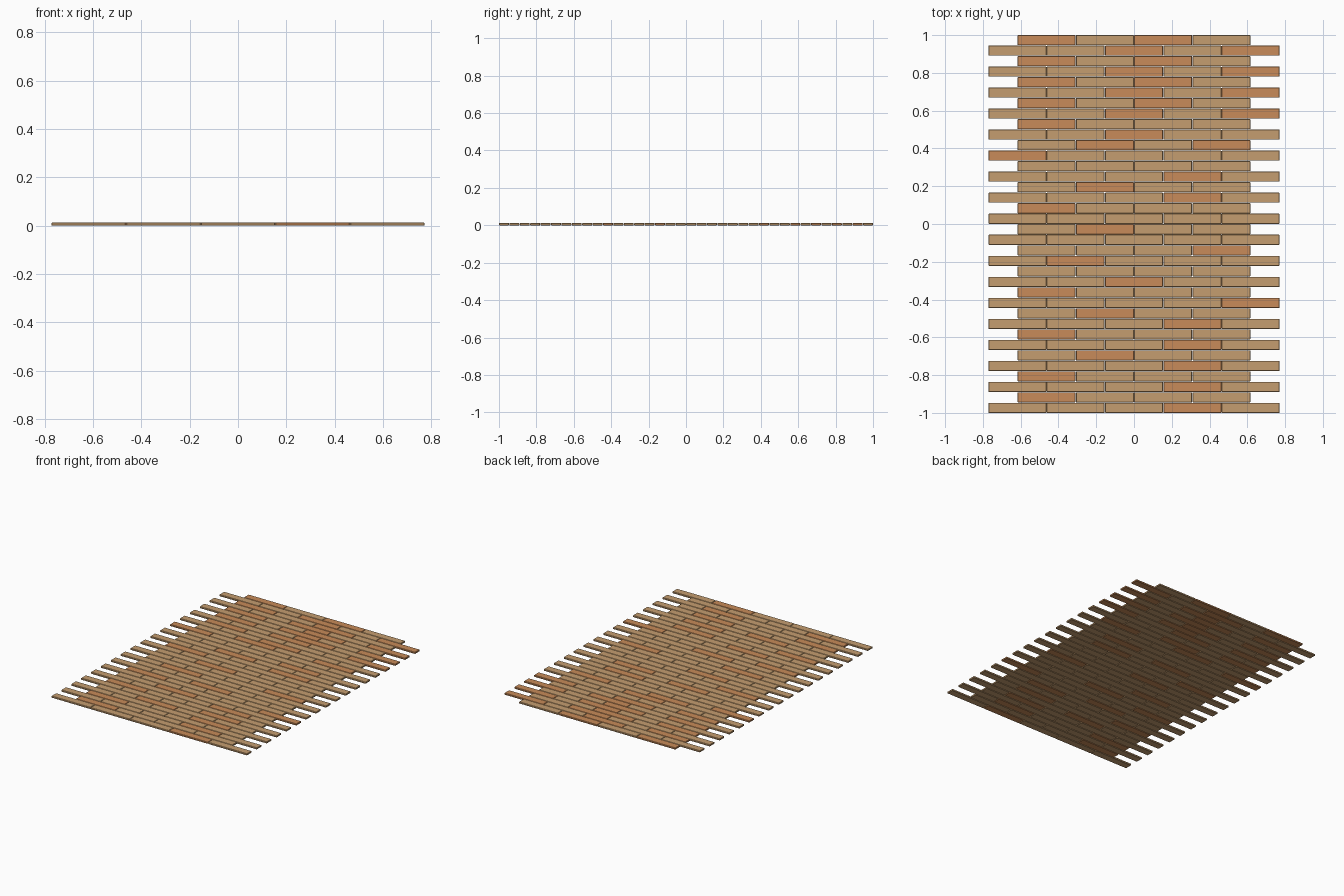
import bpy, bmesh

if "Cube" in bpy.data.objects:
    bpy.data.objects.remove(bpy.data.objects["Cube"])

ROWS = 36
PITCH_Y = 2.0 / ROWS          # row spacing
PITCH_X = 0.3088              # plank spacing along a row
GAP = 0.0025                  # joint between planks
H = 0.0125                    # plank thickness
BEVEL = 0.002

# index of the orange planks in each row, back to front
ORANGE = ["02", "24", "02", "24", "02", "24", "02", "24", "0", "2", "13", "0",
          "", "3", "1", "3", "0", "", "1", "", "3", "1", "", "2",
          "0", "4", "1", "3", "0", "3", "1", "3", "0", "3", "0", "3"]


def material(name, rgb):
    m = bpy.data.materials.new(name)
    m.diffuse_color = (*rgb, 1)
    m.use_nodes = True
    m.node_tree.nodes["Principled BSDF"].inputs["Base Color"].default_value = m.diffuse_color
    return m


def plank_mesh(name, mat):
    """One plank with chamfered edges, resting on z = 0."""
    bm = bmesh.new()
    bmesh.ops.create_cube(bm, size=1)
    for v in bm.verts:
        v.co.x *= PITCH_X - GAP
        v.co.y *= PITCH_Y - GAP
        v.co.z = (v.co.z + 0.5) * H
    bmesh.ops.bevel(bm, geom=bm.edges[:], offset=BEVEL, segments=1, affect='EDGES')
    me = bpy.data.meshes.new(name)
    bm.to_mesh(me)
    bm.free()
    me.materials.append(mat)
    return me


tan = plank_mesh("tan_plank", material("tan wood", (0.56, 0.34, 0.16)))
orange = plank_mesh("orange_plank", material("orange wood", (0.58, 0.26, 0.10)))

# staggered rows: four planks, then five, alternating
for r, marks in enumerate(ORANGE):
    count = 5 if r % 2 else 4
    y = (1 - PITCH_Y / 2 - r * PITCH_Y) * (1 + GAP / 2)
    for i in range(count):
        me = orange if str(i) in marks else tan
        ob = bpy.data.objects.new(f"floor_plank_{r + 1}_{i + 1}", me)
        ob.location = ((i - (count - 1) / 2) * PITCH_X, y, 0)
        bpy.context.collection.objects.link(ob)
